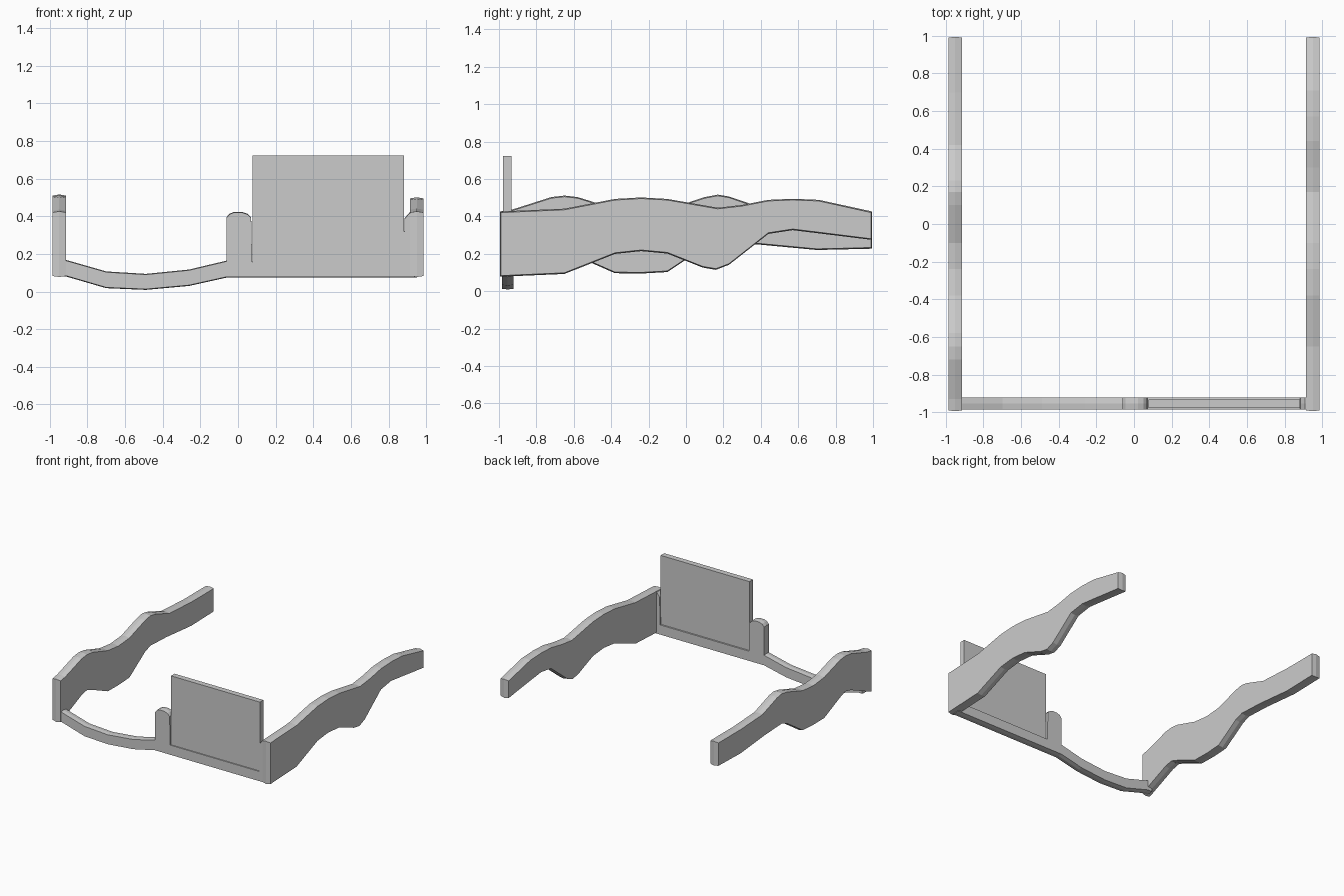
import bpy, bmesh


def slab(name, top, bottom, lo, hi, axis, crown=0.0, end=0.0):
    """Extrude a profile along axis, with a slight ridge along the middle of its edge."""
    bm = bmesh.new()
    outline = top + bottom[::-1]
    n = len(top)
    us = [p[0] for p in outline]
    layers = []
    for k, w in enumerate((lo, (lo + hi) / 2, hi)):
        ring = []
        for i, (u, z) in enumerate(outline):
            if k == 1:
                z += crown if i < n else -crown
                u += end if u == max(us) else -end if u == min(us) else 0
            ring.append(bm.verts.new((w, u, z) if axis == 'x' else (u, w, z)))
        layers.append(ring)
    m = len(outline)
    for a, b in zip(layers, layers[1:]):
        for i in range(m):
            j = (i + 1) % m
            bm.faces.new((a[i], a[j], b[j], b[i]))
    bm.faces.new(layers[0])
    bm.faces.new(layers[-1])
    bmesh.ops.recalc_face_normals(bm, faces=bm.faces)
    me = bpy.data.meshes.new(name)
    bm.to_mesh(me)
    bm.free()
    ob = bpy.data.objects.new(name, me)
    bpy.context.collection.objects.link(ob)
    return ob


# Right wavy wall
slab("right_wall",
     [(-.99, .42), (-.65, .435), (-.38, .487), (-.24, .495), (-.1, .487), (.17, .44),
      (.3, .455), (.44, .482), (.57, .488), (.71, .482), (.99, .42)],
     [(-.99, .083), (-.65, .098), (-.38, .205), (-.24, .22), (-.1, .207), (.09, .132),
      (.16, .12), (.23, .147), (.44, .312), (.57, .332), (.71, .315), (.99, .28)],
     .913, .987, 'x', .006, .005)

# Left wavy wall
slab("left_wall",
     [(-.99, .42), (-.93, .43), (-.72, .497), (-.65, .505), (-.58, .497), (-.38, .435),
      (-.24, .42), (-.1, .432), (.1, .497), (.17, .51), (.23, .5), (.42, .435),
      (.7, .42), (.99, .42)],
     [(-.99, .083), (-.72, .2), (-.65, .215), (-.58, .19), (-.38, .102), (-.24, .1),
      (-.1, .108), (.1, .24), (.17, .265), (.38, .256), (.7, .226), (.99, .233)],
     -.987, -.913, 'x', .006, .005)

# Front wall: sagging strip, centre post, sill and corner post
slab("front_wall",
     [(-.95, .173), (-.91, .163), (-.7, .103), (-.49, .09), (-.26, .113), (-.062, .16),
      (-.062, .39), (-.045, .41), (-.02, .42), (.02, .42), (.05, .41), (.07, .39),
      (.075, .157), (.88, .157), (.885, .385), (.91, .415), (.95, .42)],
     [(-.95, .083), (-.91, .083), (-.7, .022), (-.49, .013), (-.26, .034), (-.062, .078),
      (.95, .078)],
     -.985, -.922, 'y', .004)

# Upright gate panel on the sill
slab("gate_panel", [(.078, .722), (.882, .722)], [(.078, .15), (.882, .15)],
     -.978, -.932, 'y')
